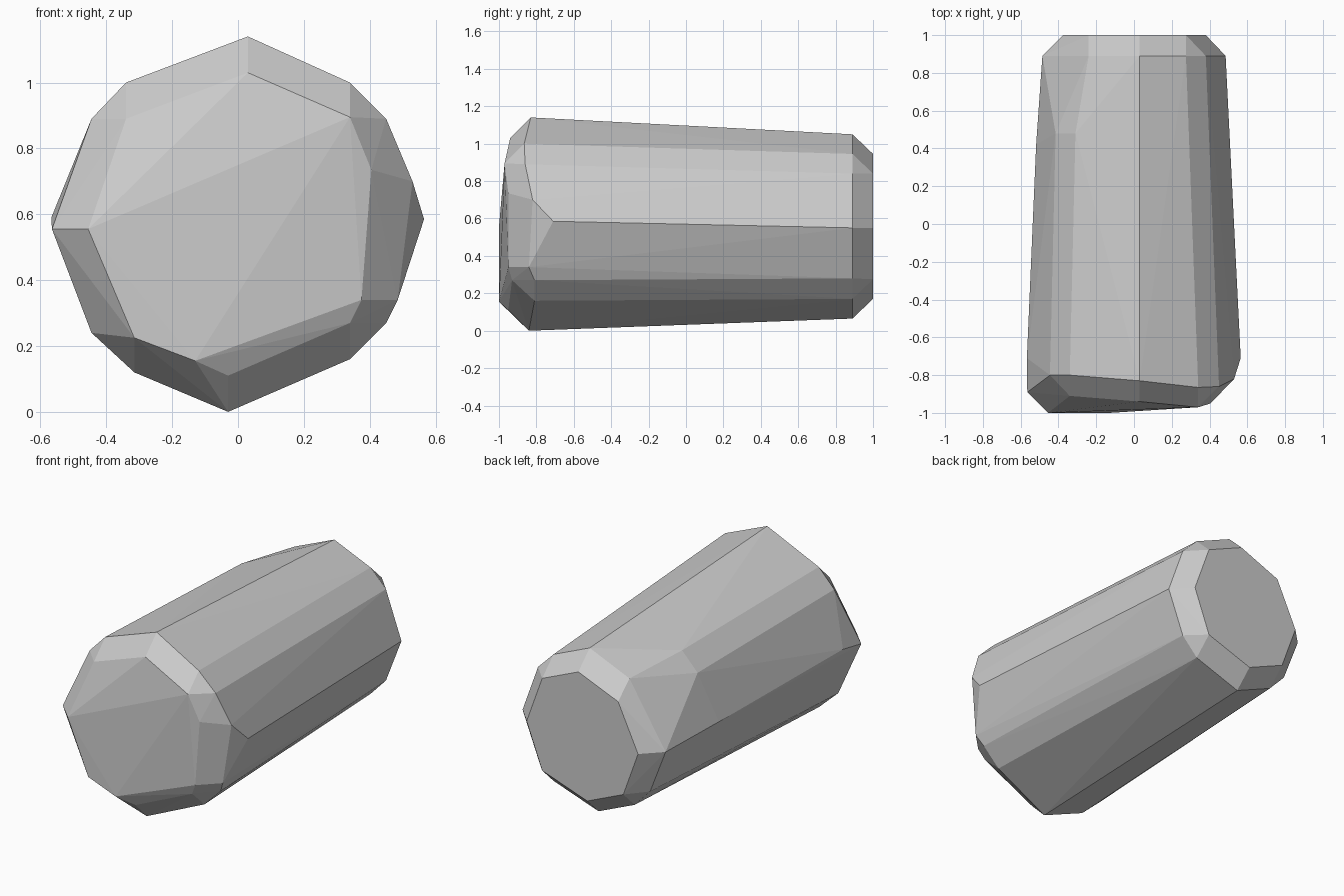
import bpy, bmesh

# chipped front face and the front rim behind it, as (x, y, z)
front_face = [
    (.03, -.94, 1.03), (.34, -.97, .895), (.405, -.95, .735), (.375, -.95, .34),
    (.34, -.93, .27), (-.03, -.95, .11), (-.13, -1, .155), (-.315, -1, .225),
    (-.455, -1, .555), (-.34, -.91, .89)]
front_rim = [
    (.03, -.83, 1.14), (.34, -.865, 1.0), (.45, -.86, .89), (.53, -.82, .7),
    (.565, -.71, .585), (.485, -.84, .34), (.45, -.81, .27), (.34, -.81, .16),
    (-.03, -.84, 0), (-.315, -.84, .12), (-.445, -.84, .24), (-.565, -.89, .555),
    (-.567, -.71, .59), (-.445, -.8, .89), (-.34, -.8, 1.0)]

# chip on the upper left side
side_chip = [(-.415, .48, .86), (-.31, .48, .97), (-.518, .42, .565)]

# back rim and smaller back face, as (x, z)
back_rim = [(.03, 1.05), (.275, .945), (.38, .84), (.485, .55), (.38, .28),
            (.275, .17), (-.03, .065), (-.275, .17), (-.38, .28), (-.485, .55),
            (-.24, .935)]
back_face = [(.03, .945), (.275, .84), (.38, .55), (.275, .275),
             (-.03, .17), (-.275, .275), (-.375, .55), (-.24, .835)]

points = front_face + front_rim + side_chip
points += [(x, .89, z) for x, z in back_rim]
points += [(x, 1.0, z) for x, z in back_face]

# faceted, tapered log skinned around the sections
bm = bmesh.new()
for p in points:
    bm.verts.new(p)
hull = bmesh.ops.convex_hull(bm, input=bm.verts)
bmesh.ops.delete(bm, geom=[v for v in bm.verts if not v.link_faces], context='VERTS')
bmesh.ops.recalc_face_normals(bm, faces=bm.faces)
mesh = bpy.data.meshes.new("faceted_log")
bm.to_mesh(mesh)
bm.free()
log = bpy.data.objects.new("faceted_log", mesh)
bpy.context.collection.objects.link(log)
